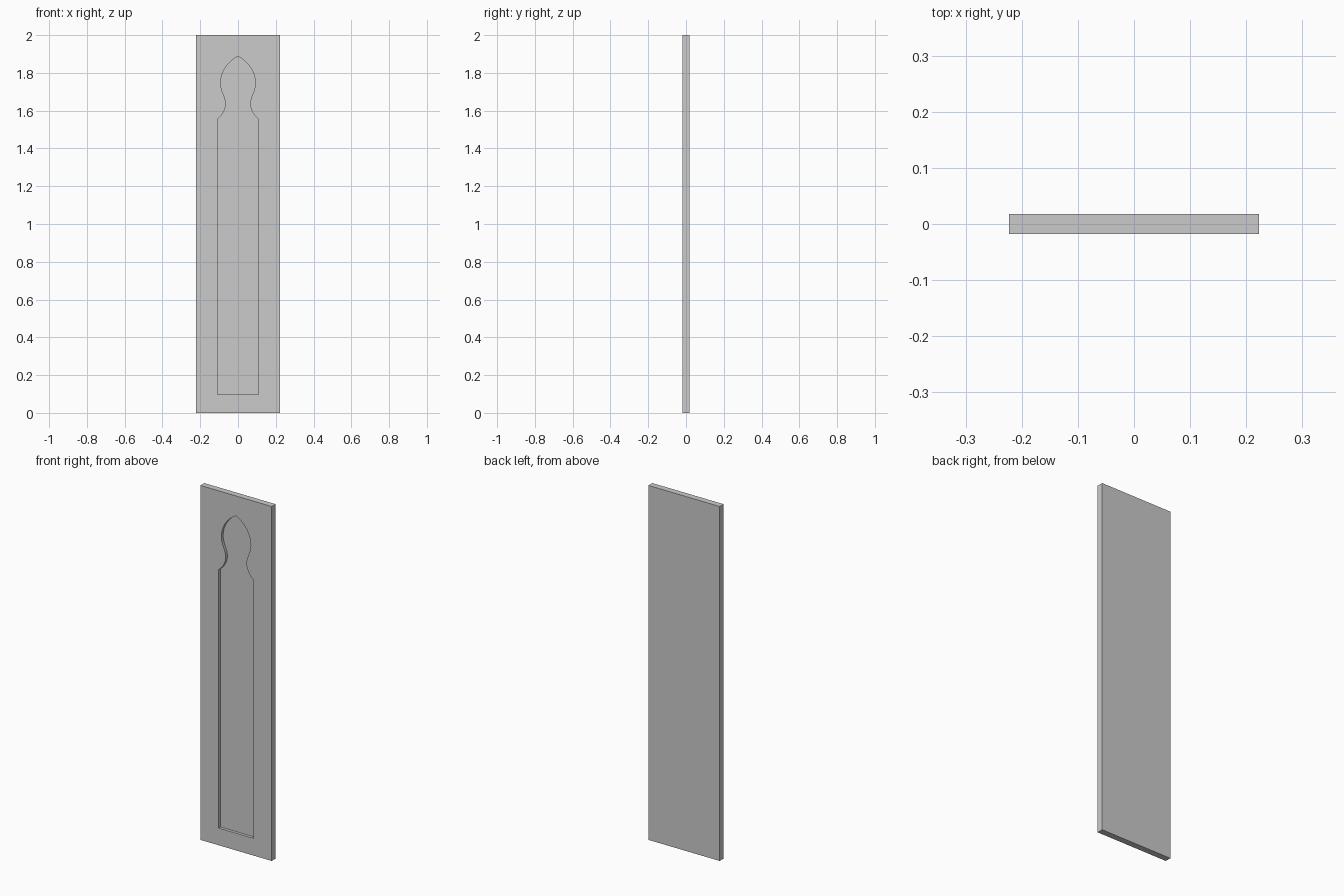
import bpy, bmesh
from mathutils import Vector
from mathutils.geometry import interpolate_bezier

if "Cube" in bpy.data.objects:
    bpy.data.objects.remove(bpy.data.objects["Cube"])

W, T, H = 0.445, 0.035, 2.0   # panel size
DEPTH = 0.0165                # recess depth


def prism(name, outline, y0, y1):
    """Extrude an (x, z) outline from y0 to y1."""
    bm = bmesh.new()
    face = bm.faces.new([bm.verts.new((x, y0, z)) for x, z in outline])
    ext = bmesh.ops.extrude_face_region(bm, geom=[face])
    verts = [g for g in ext["geom"] if isinstance(g, bmesh.types.BMVert)]
    bmesh.ops.translate(bm, verts=verts, vec=(0, y1 - y0, 0))
    bmesh.ops.recalc_face_normals(bm, faces=bm.faces)
    mesh = bpy.data.meshes.new(name)
    bm.to_mesh(mesh)
    bm.free()
    obj = bpy.data.objects.new(name, mesh)
    bpy.context.collection.objects.link(obj)
    return obj


# Flat board
panel = prism("panel", [(-W / 2, 0), (W / 2, 0), (W / 2, H), (-W / 2, H)], -T / 2, T / 2)

# Right half of the recess: straight side, shoulder, neck, bulb and pointed tip
beziers = [
    ((0.108, 1.555), (0.080, 1.578), (0.064, 1.610), (0.065, 1.640)),
    ((0.065, 1.640), (0.066, 1.675), (0.092, 1.705), (0.092, 1.745)),
    ((0.092, 1.745), (0.092, 1.805), (0.055, 1.860), (0.0, 1.888)),
]
right = [(0.108, 0.097)]
for curve in beziers:
    pts = interpolate_bezier(*[Vector((x, z, 0)) for x, z in curve], 9)
    right += [(p.x, p.y) for p in pts[:-1]]
outline = right + [(0.0, 1.888)] + [(-x, z) for x, z in reversed(right)]
cutter = prism("recess_cutter", outline, -T / 2 - 0.02, -T / 2 + DEPTH)

# Carve the recess into the front
mod = panel.modifiers.new("recess", "BOOLEAN")
mod.operation = "DIFFERENCE"
mod.solver = "EXACT"
mod.object = cutter
bpy.context.view_layer.objects.active = panel
panel.select_set(True)
bpy.ops.object.modifier_apply(modifier=mod.name)
bpy.data.objects.remove(cutter)
